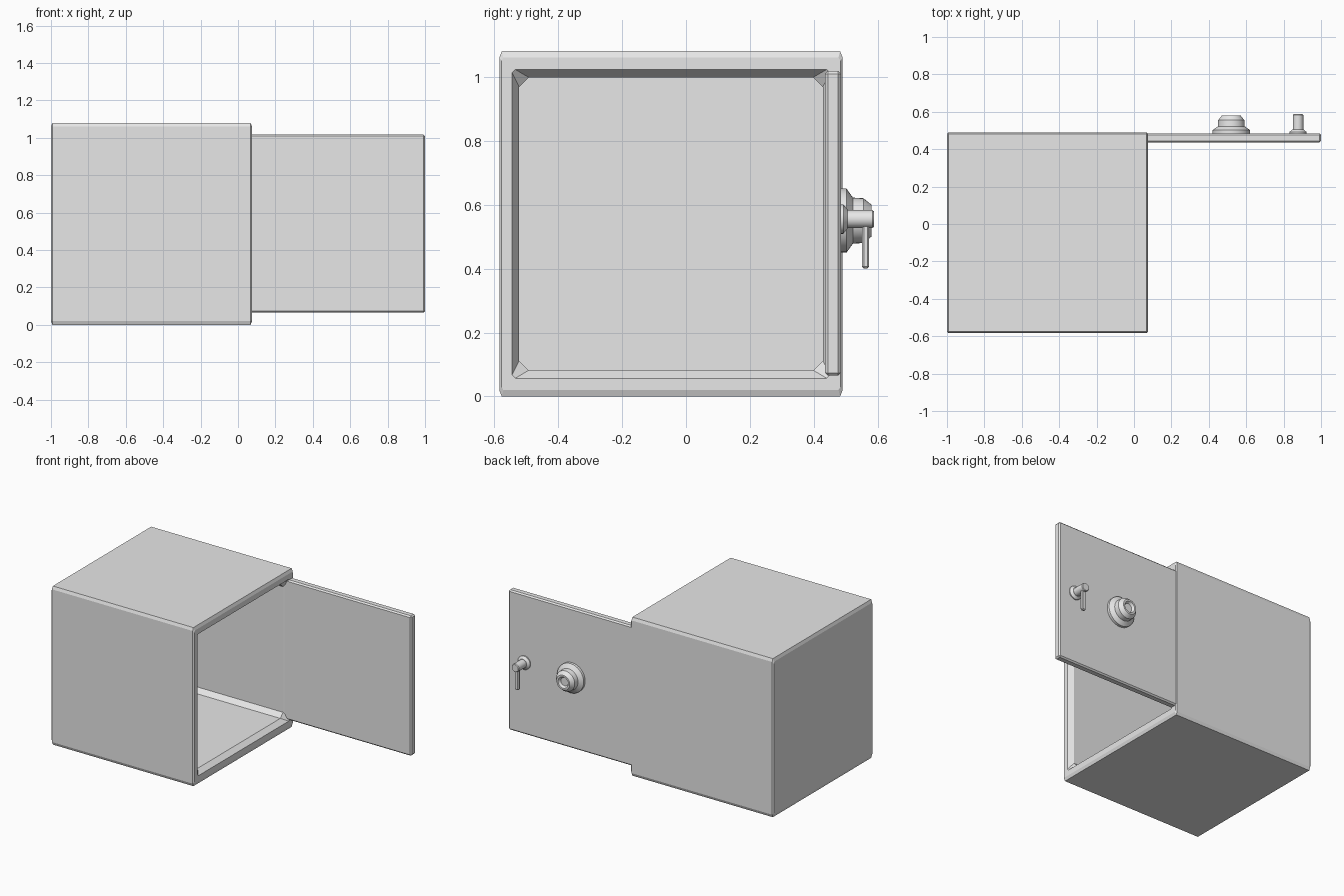
import bpy, bmesh, math
from mathutils import Matrix, Vector

cube = bpy.data.objects.get("Cube")
if cube:
    bpy.data.objects.remove(cube, do_unlink=True)

steel = bpy.data.materials.new("light_grey_steel")
steel.use_nodes = True
GREY = (0.8, 0.8, 0.8, 1)
steel.diffuse_color = GREY
steel.node_tree.nodes["Principled BSDF"].inputs["Base Color"].default_value = GREY


def finish(name, bm, smooth=False):
    bmesh.ops.recalc_face_normals(bm, faces=bm.faces)
    mesh = bpy.data.meshes.new(name)
    bm.to_mesh(mesh)
    bm.free()
    mesh.materials.append(steel)
    obj = bpy.data.objects.new(name, mesh)
    bpy.context.collection.objects.link(obj)
    if smooth:
        bpy.ops.object.select_all(action="DESELECT")
        obj.select_set(True)
        bpy.context.view_layer.objects.active = obj
        bpy.ops.object.shade_smooth_by_angle(angle=math.radians(35))
    return obj


def loft(name, rings, smooth=False):
    """Skin a row of point loops and close both ends."""
    bm = bmesh.new()
    loops = [[bm.verts.new(p) for p in ring] for ring in rings]
    for a, b in zip(loops, loops[1:]):
        for i in range(len(a)):
            j = (i + 1) % len(a)
            bm.faces.new((a[i], a[j], b[j], b[i]))
    bm.faces.new(loops[0])
    bm.faces.new(loops[-1])
    return finish(name, bm, smooth)


def cut_corner_ring(x, hy, hz, cy, cz):
    """Rectangle across x with clipped corners, centred on the safe."""
    pts = [(hy, hz - cz), (hy - cy, hz), (cy - hy, hz), (-hy, hz - cz),
           (-hy, cz - hz), (cy - hy, -hz), (hy - cy, -hz), (hy, cz - hz)]
    return [(x, y - 0.047, z + 0.54) for y, z in pts]


def turned(name, x, z, profile, sides=32):
    """Lathe (radius, y) points about an axis along y."""
    angles = [2 * math.pi * i / sides for i in range(sides)]
    rings = [[(x + r * math.cos(a), y, z + r * math.sin(a)) for a in angles]
             for r, y in profile]
    return loft(name, rings, smooth=True)


def bevelled_box(name, low, high, width):
    low, high = Vector(low), Vector(high)
    bm = bmesh.new()
    bmesh.ops.create_cube(bm, size=1, matrix=Matrix.Translation((low + high) / 2)
                          @ Matrix.Diagonal((*(high - low), 1)))
    bmesh.ops.bevel(bm, geom=bm.edges[:], offset=width, segments=1, affect="EDGES")
    return finish(name, bm)


# Hollow cabinet: back, outer walls, rim, flared opening, cavity
loft("safe_cabinet", [cut_corner_ring(*r) for r in (
    (-1.0, 0.53, 0.52, 0.006, 0.01),
    (-0.992, 0.537, 0.54, 0.008, 0.02),
    (0.067, 0.537, 0.54, 0.008, 0.02),
    (0.075, 0.53, 0.52, 0.006, 0.01),
    (0.075, 0.497, 0.483, 0.01, 0.01),
    (0.04, 0.475, 0.458, 0.03, 0.03),
    (-0.95, 0.475, 0.458, 0.03, 0.03))])

# Open door
bevelled_box("door", (0.04, 0.435, 0.065), (1.0, 0.485, 1.018), 0.009)

# Dial with dished face
turned("dial", 0.52, 0.55, [
    (0.1, 0.48), (0.1, 0.502), (0.072, 0.522), (0.07, 0.555),
    (0.05, 0.58), (0.038, 0.58), (0.028, 0.565)])

# Handle
turned("handle_base", 0.877, 0.555, [(0.046, 0.48), (0.046, 0.492), (0.03, 0.505)])
turned("handle_stem", 0.877, 0.555, [
    (0.028, 0.49), (0.028, 0.583), (0.024, 0.588)])
bevelled_box("handle_lever", (0.862, 0.551, 0.4), (0.892, 0.573, 0.55), 0.006)
